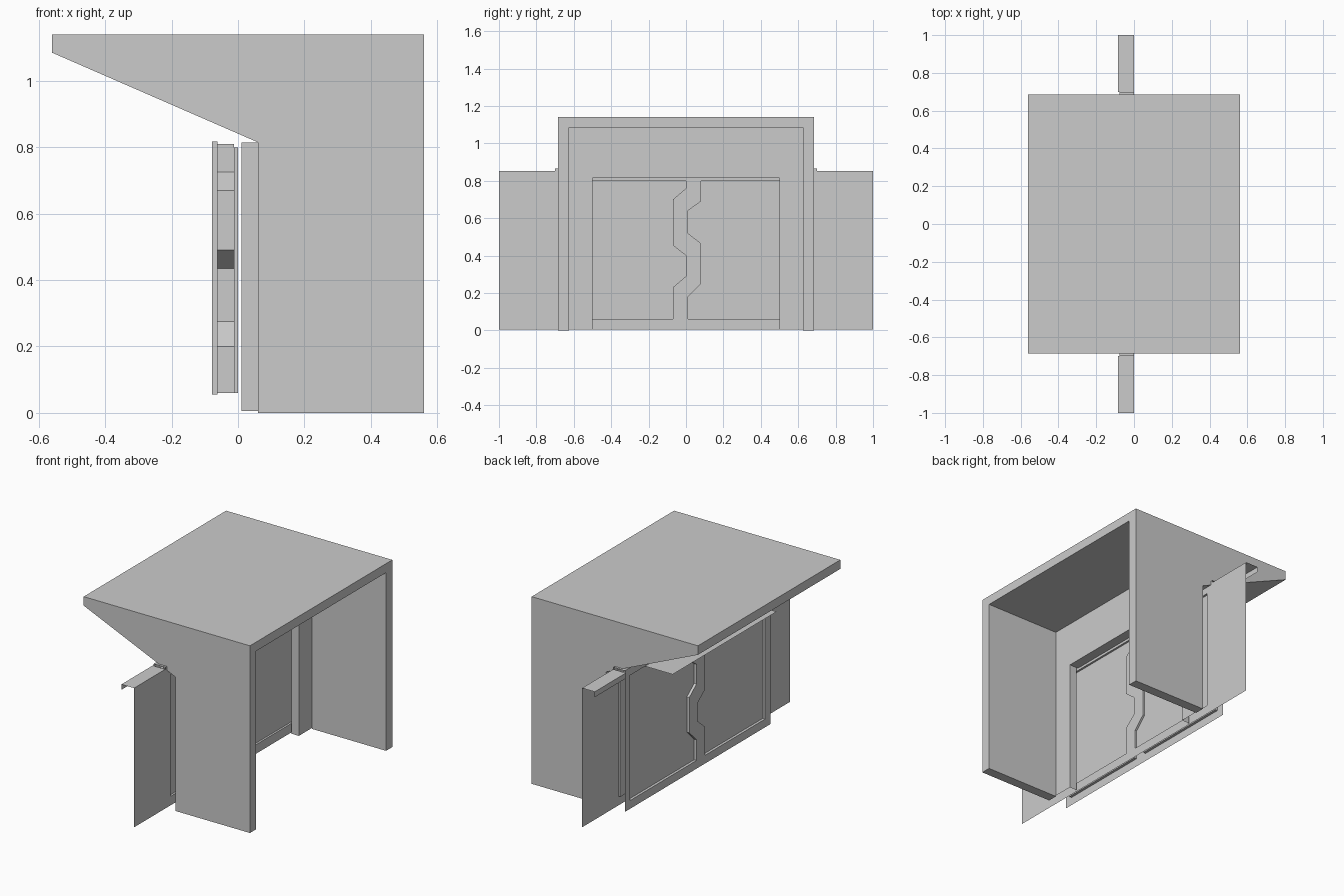
import bpy, bmesh

if "Cube" in bpy.data.objects:
    bpy.data.objects.remove(bpy.data.objects["Cube"])

def finish(bm, name):
    bmesh.ops.remove_doubles(bm, verts=bm.verts, dist=0.0005)
    bmesh.ops.recalc_face_normals(bm, faces=bm.faces)
    me = bpy.data.meshes.new(name)
    bm.to_mesh(me)
    bm.free()
    ob = bpy.data.objects.new(name, me)
    bpy.context.collection.objects.link(ob)
    return ob

def prism(name, profile, y0, y1):
    """Extrude an (x, z) profile along y."""
    bm = bmesh.new()
    f = bm.faces.new([bm.verts.new((x, y0, z)) for x, z in profile])
    r = bmesh.ops.extrude_face_region(bm, geom=[f])
    vs = [v for v in r["geom"] if isinstance(v, bmesh.types.BMVert)]
    bmesh.ops.translate(bm, vec=(0, y1 - y0, 0), verts=vs)
    return finish(bm, name)

def ribbon(name, path, lo, hi, axis):
    """Sheet swept from lo to hi: path is (x, z) for axis y, (y, z) for axis x."""
    bm = bmesh.new()
    co = (lambda p, t: (p[0], t, p[1])) if axis == "y" else (lambda p, t: (t, p[0], p[1]))
    a = [bm.verts.new(co(p, lo)) for p in path]
    b = [bm.verts.new(co(p, hi)) for p in path]
    for i in range(len(path) - 1):
        bm.faces.new((a[i], a[i + 1], b[i + 1], b[i]))
    return finish(bm, name)

def skin(name, x, xin, outer, holes):
    """Flat sheet at x with recessed panels (depth xin) in its openings."""
    bm = bmesh.new()
    edges = []
    loops = []
    for loop in [outer] + holes:
        vs = [bm.verts.new((x, y, z)) for y, z in loop]
        loops.append(vs)
        edges += [bm.edges.new((vs[i - 1], vs[i])) for i in range(len(vs))]
    bmesh.ops.triangle_fill(bm, edges=edges, use_beauty=True, use_dissolve=False)
    if xin is not None:
        for vs in loops[1:]:
            inner = [bm.verts.new((xin, v.co.y, v.co.z)) for v in vs]
            for i in range(len(vs)):
                bm.faces.new((vs[i - 1], vs[i], inner[i], inner[i - 1]))
            bm.faces.new(inner)
    return finish(bm, name)

# Hood: two side walls, roof slab and sloped overhang
side = [(-0.56, 1.14), (0.56, 1.14), (0.56, 0), (0.06, 0), (0.06, 0.815), (-0.56, 1.085)]
for s, n in ((-1, "left"), (1, "right")):
    prism("hood_wall_" + n, side, s * 0.625, s * 0.685)
prism("hood_roof", [(0.06, 1.085), (0.56, 1.085), (0.56, 1.14), (0.06, 1.14)], -0.625, 0.625)
prism("hood_overhang", [(-0.56, 1.085), (0.06, 0.815), (0.06, 1.14), (-0.56, 1.14)], -0.625, 0.625)

# Inner wall with doorway, one open-bottomed outline
door = [(-0.5, 0.005), (-0.5, 0.815), (0.5, 0.815), (0.5, 0.005)]
skin("doorway_wall", 0.06, None,
     [(-0.625, 0.005), (-0.625, 1.085), (0.625, 1.085), (0.625, 0.005)] + door[::-1], [])
ribbon("doorway_liner", door, 0.01, 0.06, "x")
ribbon("doorway_ledge", [(-0.26, 0.815), (0.01, 0.815)], -0.5, 0.5, "y")

# Door block: two skins with zigzag recessed leaves
def leaves(zb, zt):
    a = [(0, zt), (0, 0.76), (-0.07, 0.7), (-0.07, 0.455), (0, 0.4), (0, 0.29),
         (-0.07, 0.23), (-0.07, zb), (-0.65, zb), (-0.65, zt)]
    b = [(0.08, zt), (0.08, 0.69), (0.01, 0.64), (0.01, 0.52), (0.08, 0.465),
         (0.08, 0.25), (0.01, 0.18), (0.01, zb), (0.65, zb), (0.65, zt)]
    return [a, b]

outer = [(-0.7, 0.005), (0.7, 0.005), (0.7, 0.865), (-0.7, 0.865)]
skin("door_outer_face", -0.078, -0.062, outer, leaves(0.055, 0.818))
skin("door_inner_face", 0.0, -0.012, outer, leaves(0.06, 0.8))
ribbon("door_top", [(-0.078, 0.865), (0, 0.865)], -0.7, 0.7, "y")
seam = [(0.04, 0.81), (0.04, 0.725), (-0.03, 0.67), (-0.03, 0.49), (0.04, 0.435),
        (0.04, 0.275), (-0.03, 0.2), (-0.03, 0.06)]
ribbon("door_seam", seam, -0.062, -0.012, "x")

# Side walls: thin sheet with a folded top strip and lip
for s, n in ((-1, "left"), (1, "right")):
    ribbon("side_wall_" + n, [(0, 0.005), (0, 0.853), (-0.085, 0.853), (-0.085, 0.82)],
           s * 0.7, s * 1.0, "y")
